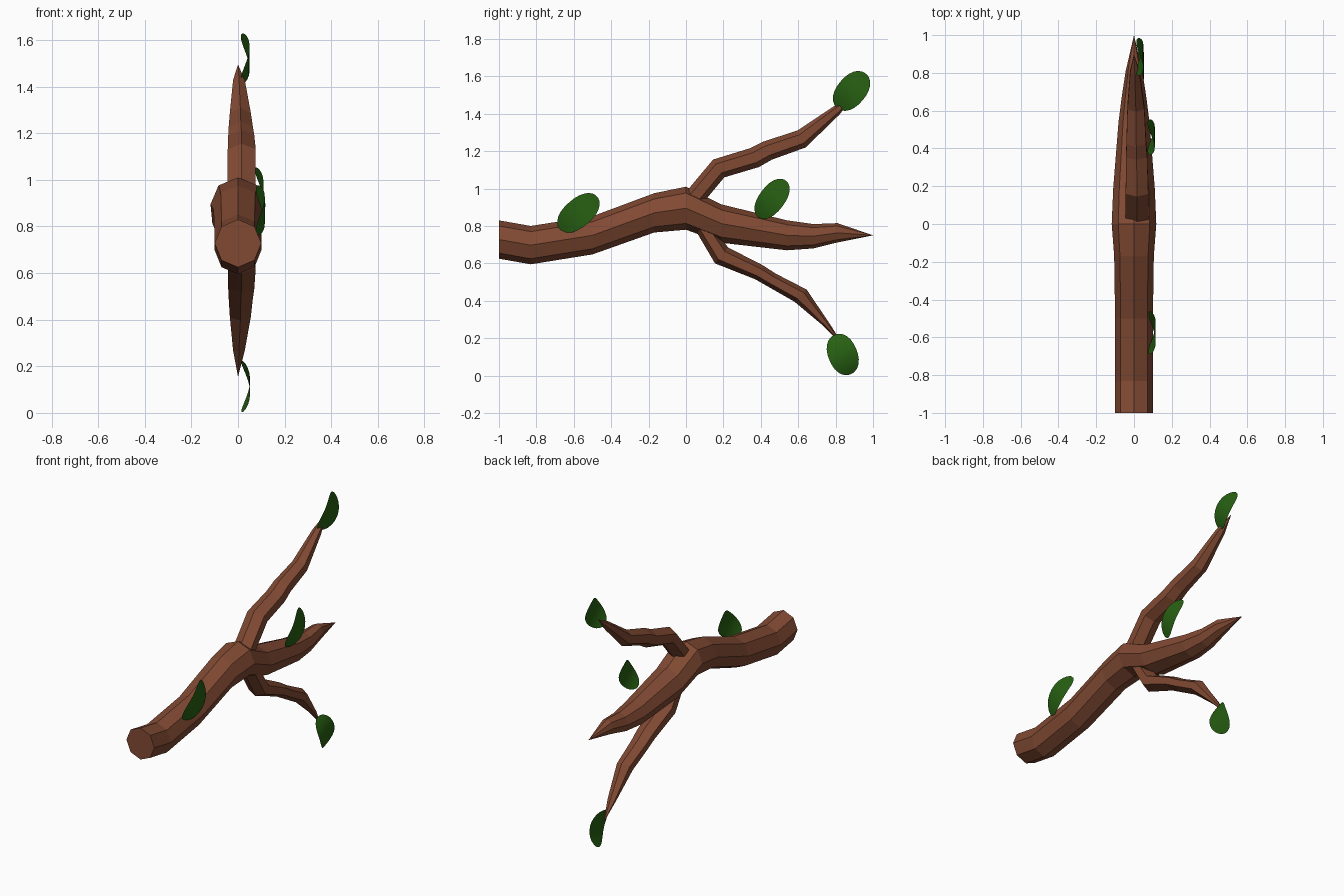
import bpy, bmesh, math
from mathutils import Vector

if "Cube" in bpy.data.objects:
    bpy.data.objects.remove(bpy.data.objects["Cube"])


def material(name, rgb):
    m = bpy.data.materials.new(name)
    m.diffuse_color = (*rgb, 1)
    m.use_nodes = True
    m.node_tree.nodes["Principled BSDF"].inputs["Base Color"].default_value = m.diffuse_color
    return m


BARK = material("brown bark", (0.22, 0.068, 0.033))
LEAF = material("green leaf", (0.02, 0.115, 0.006))


def finish(bm, name, mat):
    me = bpy.data.meshes.new(name)
    bm.to_mesh(me)
    bm.free()
    me.materials.append(mat)
    ob = bpy.data.objects.new(name, me)
    bpy.context.collection.objects.link(ob)
    return ob


def branch(name, sections, tip, sides):
    """Sections: (top y, top z, bottom y, bottom z, centre x, half width)."""
    bm = bmesh.new()
    rings = []
    for ty, tz, by, bz, cx, w in sections:
        mid = Vector((cx, (ty + by) / 2, (tz + bz) / 2))
        up = Vector((0, (ty - by) / 2, (tz - bz) / 2))
        side = Vector((w / (1 if sides % 4 == 0 else 0.866), 0, 0))
        rings.append([bm.verts.new(mid + up * math.cos(a) + side * math.sin(a))
                      for a in (2 * math.pi * i / sides for i in range(sides))])
    end = bm.verts.new(tip)
    bm.faces.new(rings[0])
    for i in range(sides):
        j = (i + 1) % sides
        for a, b in zip(rings, rings[1:]):
            bm.faces.new((a[i], a[j], b[j], b[i]))
        bm.faces.new((rings[-1][i], rings[-1][j], end))
    bmesh.ops.recalc_face_normals(bm, faces=bm.faces)
    return finish(bm, name, BARK)


def leaf(name, centre, angle, length, width, bend=0.038):
    """Blunt oval sheet facing +x, bent along its length."""
    bm = bmesh.new()
    d = Vector((0, math.cos(angle), math.sin(angle)))
    n = Vector((0, -d.z, d.y))
    rows = []
    for i in range(13):
        s = -math.cos(math.pi * i / 12) * 0.995
        w = width / 2 * (1 - abs(s) ** 2.3) ** (1 / 2.1)
        rows.append([bm.verts.new(Vector(centre) + d * s * length / 2 + n * w * t
                                  - Vector((bend * s * s, 0, 0)))
                     for t in (-1, -0.5, 0, 0.5, 1)])
    for a, b in zip(rows, rows[1:]):
        for i in range(4):
            bm.faces.new((a[i], b[i], b[i + 1], a[i + 1]))
    bmesh.ops.recalc_face_normals(bm, faces=bm.faces)
    bm.normal_update()
    if sum(f.normal.x for f in bm.faces) < 0:
        bmesh.ops.reverse_faces(bm, faces=bm.faces)
    for f in bm.faces:
        f.smooth = True
    return finish(bm, name, LEAF)


# Main limb, tapering to a point
branch("main_branch", [
    (-1.0, 0.83, -1.0, 0.625, 0, 0.10), (-0.83, 0.80, -0.83, 0.595, 0, 0.10),
    (-0.50, 0.852, -0.50, 0.648, 0, 0.10), (-0.17, 0.975, -0.17, 0.765, 0, 0.105),
    (0.0, 1.01, 0.0, 0.78, 0, 0.118), (0.19, 0.915, 0.19, 0.71, 0, 0.11),
    (0.54, 0.83, 0.54, 0.67, 0, 0.082), (0.68, 0.81, 0.68, 0.68, 0, 0.064),
    (0.81, 0.815, 0.81, 0.712, 0, 0.044)], (0, 1.0, 0.75), 8)

# Side twigs
branch("upper_twig", [
    (-0.01, 0.97, 0.08, 0.91, 0.016, 0.06), (0.145, 1.155, 0.205, 1.06, 0.016, 0.06),
    (0.34, 1.215, 0.39, 1.115, 0.014, 0.056), (0.41, 1.25, 0.46, 1.155, 0.012, 0.052),
    (0.595, 1.31, 0.64, 1.22, 0.01, 0.045), (0.79, 1.44, 0.82, 1.395, 0.004, 0.025)],
    (0, 0.90, 1.495), 6)
branch("lower_twig", [
    (0.14, 0.80, 0.02, 0.83, 0.016, 0.06), (0.225, 0.685, 0.155, 0.60, 0.016, 0.06),
    (0.41, 0.59, 0.37, 0.515, 0.014, 0.056), (0.48, 0.545, 0.44, 0.475, 0.012, 0.052),
    (0.645, 0.46, 0.58, 0.395, 0.01, 0.045), (0.77, 0.275, 0.735, 0.265, 0.004, 0.025)],
    (0, 0.845, 0.155), 6)

# Leaves
leaf("base_leaf", (0.115, -0.575, 0.87), math.radians(41), 0.265, 0.15)
leaf("middle_leaf", (0.110, 0.46, 0.945), math.radians(53), 0.245, 0.137)
leaf("upper_leaf", (0.050, 0.885, 1.522), math.radians(50), 0.24, 0.155)
leaf("lower_leaf", (0.052, 0.838, 0.113), math.radians(-68), 0.228, 0.155)
